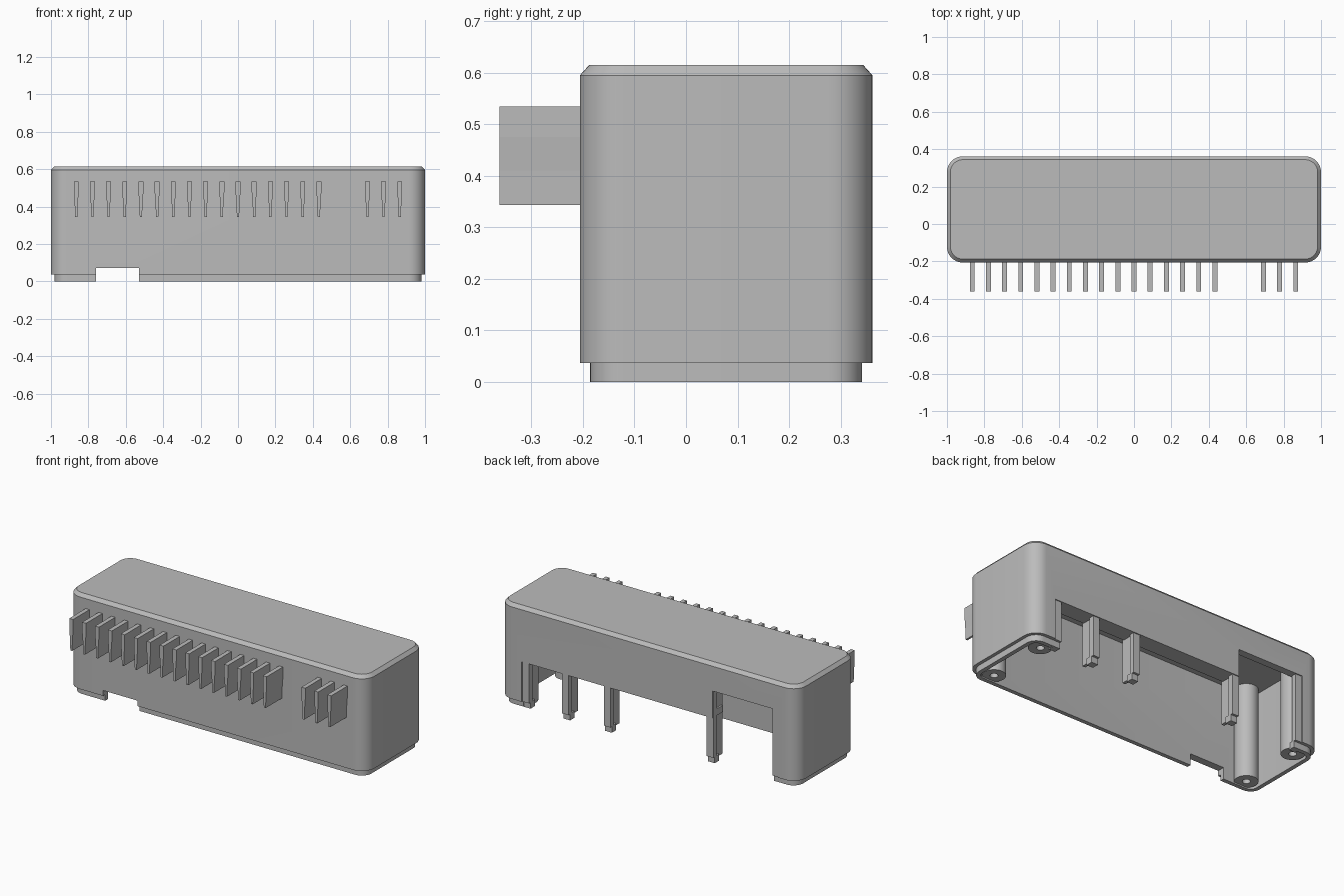
import bpy, bmesh, math
from mathutils import Vector

if "Cube" in bpy.data.objects:
    bpy.data.objects.remove(bpy.data.objects["Cube"], do_unlink=True)

grey = bpy.data.materials.new("plain_grey")
grey.use_nodes = True
grey.diffuse_color = (0.5, 0.5, 0.5, 1)
grey.node_tree.nodes["Principled BSDF"].inputs["Base Color"].default_value = (0.5, 0.5, 0.5, 1)

BACK, FRONT = 0.362, -0.206


def finish(name, bm, smooth=False):
    bmesh.ops.recalc_face_normals(bm, faces=bm.faces[:])
    mesh = bpy.data.meshes.new(name)
    bm.to_mesh(mesh)
    bm.free()
    mesh.materials.append(grey)
    obj = bpy.data.objects.new(name, mesh)
    bpy.context.collection.objects.link(obj)
    if smooth:
        shade(obj)
    return obj


def shade(obj):
    bpy.ops.object.select_all(action='DESELECT')
    obj.select_set(True)
    bpy.context.view_layer.objects.active = obj
    bpy.ops.object.shade_smooth_by_angle(angle=math.radians(25))


def loft(bm, loops, cap=True, closed=False):
    rings = [[bm.verts.new(p) for p in loop] for loop in loops]
    pairs = list(zip(rings, rings[1:])) + ([(rings[-1], rings[0])] if closed else [])
    for a, b in pairs:
        for i in range(len(a)):
            j = (i + 1) % len(a)
            bm.faces.new((a[i], a[j], b[j], b[i]))
    if cap:
        bm.faces.new(rings[0])
        bm.faces.new(rings[-1])


def prism(bm, points, y0, y1):
    """Extrude an x-z outline along y."""
    loft(bm, [[(x, y, z) for x, z in points] for y in (y0, y1)])


def box(bm, x0, x1, y0, y1, z0, z1):
    prism(bm, [(x0, z0), (x1, z0), (x1, z1), (x0, z1)], y0, y1)


def rounded_loop(inset, z, radius=0.085, steps=10):
    r = max(radius - inset, 0.03)
    x, y0, y1 = 1 - inset - r, FRONT + inset + r, BACK - inset - r
    points = []
    for k, (cx, cy) in enumerate([(x, y1), (-x, y1), (-x, y0), (x, y0)]):
        for i in range(steps + 1):
            a = math.pi / 2 * (k + i / steps)
            points.append((cx + r * math.cos(a), cy + r * math.sin(a), z))
    return points


# Hollow shell with stepped lower lip and bevelled top
bm = bmesh.new()
levels = [(0.045, 0.575), (0.045, 0), (0.02, 0), (0.02, 0.037),
          (0, 0.037), (0, 0.595), (0.018, 0.615)]
loft(bm, [rounded_loop(inset, z) for inset, z in levels])
shell = finish("housing_shell", bm)

# Rear connector openings and front cable notch
bm = bmesh.new()
prism(bm, [(-0.87, -0.1), (0.85, -0.1), (0.85, 0.28), (-0.43, 0.28),
           (-0.43, 0.445), (-0.87, 0.445)], 0.26, 0.5)
box(bm, -0.76, -0.53, -0.4, -0.14, -0.1, 0.07)
cutter = finish("opening_cutter", bm)
cutter.hide_render = True
mod = shell.modifiers.new("openings", 'BOOLEAN')
mod.operation = 'DIFFERENCE'
mod.solver = 'EXACT'
mod.object = cutter
bpy.context.view_layer.objects.active = shell
bpy.ops.object.modifier_apply(modifier=mod.name)
bpy.data.objects.remove(cutter, do_unlink=True)
shade(shell)

# Ledge behind the long rear opening
bm = bmesh.new()
box(bm, -0.43, 0.85, 0.26, 0.33, 0.28, 0.32)
finish("rear_ledge", bm)

# Rear divider posts: flange, web and stepped foot
for n, (x, top) in enumerate([(0.825, 0.285), (0.56, 0.285), (0.28, 0.285),
                              (-0.41, 0.45), (-0.85, 0.45)]):
    bm = bmesh.new()
    box(bm, x - 0.022, x + 0.022, 0.325, 0.356, 0.037, top)
    box(bm, x - 0.01, x + 0.01, 0.25, 0.33, 0.02, top)
    box(bm, x - 0.022, x + 0.022, 0.3, 0.342, 0, 0.04)
    finish(f"rear_post_{n + 1}", bm)

# Screw bosses with blind holes in the corners
for sx in (-1, 1):
    for y, side in ((-0.115, "front"), (0.27, "rear")):
        bm = bmesh.new()
        rings = []
        for r, z in [(0.065, 0.58), (0.065, 0.008), (0.022, 0.008), (0.022, 0.25)]:
            rings.append([Vector((sx * 0.88 + r * math.cos(t * math.tau / 32),
                                  y + r * math.sin(t * math.tau / 32), z))
                          for t in range(32)])
        loft(bm, rings)
        finish(f"{side}_{'left' if sx > 0 else 'right'}_screw_boss", bm, True)

# Tapered front fins, with a gap before the last three
half = [(0.006, 0.343), (0.008, 0.41), (0.013, 0.475), (0.013, 0.535)]
outline = half + [(-x, z) for x, z in reversed(half)]
for i in [*range(16), 18, 19, 20]:
    cx = -0.865 + i * 0.0865
    bm = bmesh.new()
    prism(bm, [(cx + x, z) for x, z in outline], -0.362, FRONT + 0.01)
    finish(f"front_fin_{i + 1}", bm)
